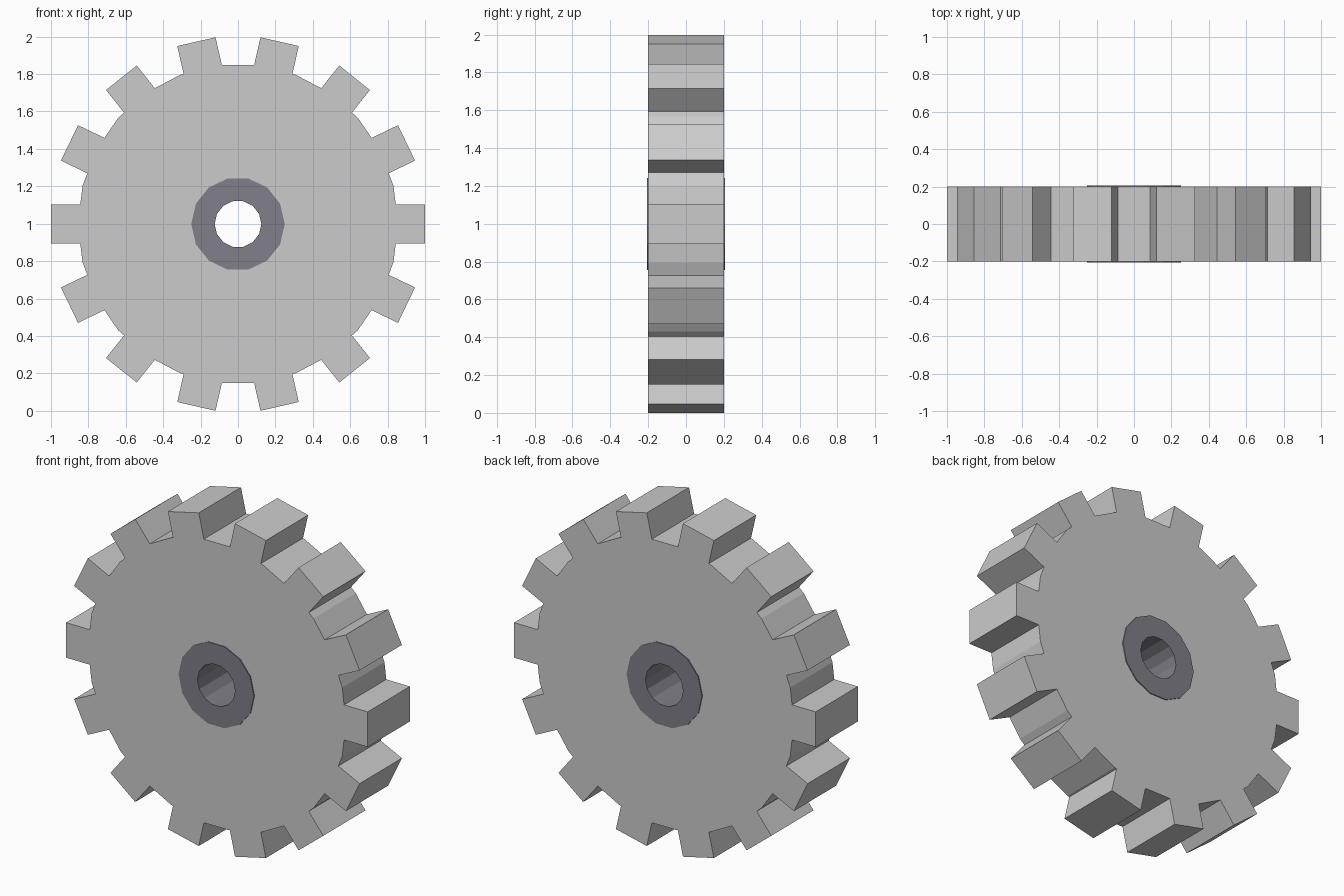
import bpy, bmesh
from math import sin, cos, pi

if "Cube" in bpy.data.objects:
    bpy.data.objects.remove(bpy.data.objects["Cube"])

TEETH, SIDES = 14, 26        # tooth count, facets of the wheel body
ROOT_R, TIP_R, HALF_W = 0.856, 1.0, 0.105
CENTRE_Z = TIP_R * cos(pi / TEETH) + HALF_W * sin(pi / TEETH)


def polygon(radius, n):
    return [(radius * cos(2 * pi * i / n), radius * sin(2 * pi * i / n)) for i in range(n)]


def body_radius(a):
    """Radius of the faceted wheel body at angle a."""
    step = 2 * pi / SIDES
    return ROOT_R * cos(step / 2) / cos(a % step - step / 2)


def gear_outline():
    pts = []
    pitch = 2 * pi / TEETH
    half = HALF_W / 0.847    # approximate angle of the tooth root corner
    for t in range(TEETH):
        a = t * pitch
        root_a, root_b = (body_radius(a + s * half) * cos(half) for s in (-1, 1))
        # square tooth
        for r, w in ((root_a, -HALF_W), (TIP_R, -HALF_W), (TIP_R, HALF_W), (root_b, HALF_W)):
            pts.append((r * cos(a) - w * sin(a), r * sin(a) + w * cos(a)))
        # facet corners of the body in the gap after the tooth
        for k in range(SIDES):
            b = 2 * pi * k / SIDES
            if a + half + 0.01 < b < a + pitch - half - 0.01:
                pts.append((ROOT_R * cos(b), ROOT_R * sin(b)))
    return pts


def plate(name, loops, half_depth):
    """Extruded flat shape; the second loop becomes a hole."""
    cu = bpy.data.curves.new(name, 'CURVE')
    cu.dimensions = '2D'
    cu.fill_mode = 'BOTH'
    cu.extrude = half_depth
    for loop in loops:
        sp = cu.splines.new('POLY')
        sp.points.add(len(loop) - 1)
        for p, (x, y) in zip(sp.points, loop):
            p.co = (x, y, 0, 1)
        sp.use_cyclic_u = True
    tmp = bpy.data.objects.new(name + "_profile", cu)
    bpy.context.collection.objects.link(tmp)
    dg = bpy.context.evaluated_depsgraph_get()
    me = bpy.data.meshes.new_from_object(tmp.evaluated_get(dg))
    bpy.data.objects.remove(tmp)
    bm = bmesh.new()
    bm.from_mesh(me)
    bmesh.ops.remove_doubles(bm, verts=bm.verts, dist=1e-5)
    bmesh.ops.recalc_face_normals(bm, faces=bm.faces)
    for f in bm.faces:
        f.smooth = False
    bm.to_mesh(me)
    bm.free()
    me.name = name
    ob = bpy.data.objects.new(name, me)
    bpy.context.collection.objects.link(ob)
    ob.rotation_euler = (pi / 2, 0, 0)
    ob.location.z = CENTRE_Z
    return ob


# toothed wheel
plate("gear_wheel", [gear_outline(), polygon(0.24, TEETH)], 0.2)

# dark bushing with the axle hole
hub = plate("hub_bushing", [polygon(0.25, TEETH), polygon(0.125, TEETH)], 0.206)
dark = bpy.data.materials.new("dark_metal")
dark.diffuse_color = (0.22, 0.21, 0.25, 1)
dark.use_nodes = True
dark.node_tree.nodes["Principled BSDF"].inputs["Base Color"].default_value = dark.diffuse_color
hub.data.materials.clear()
hub.data.materials.append(dark)
